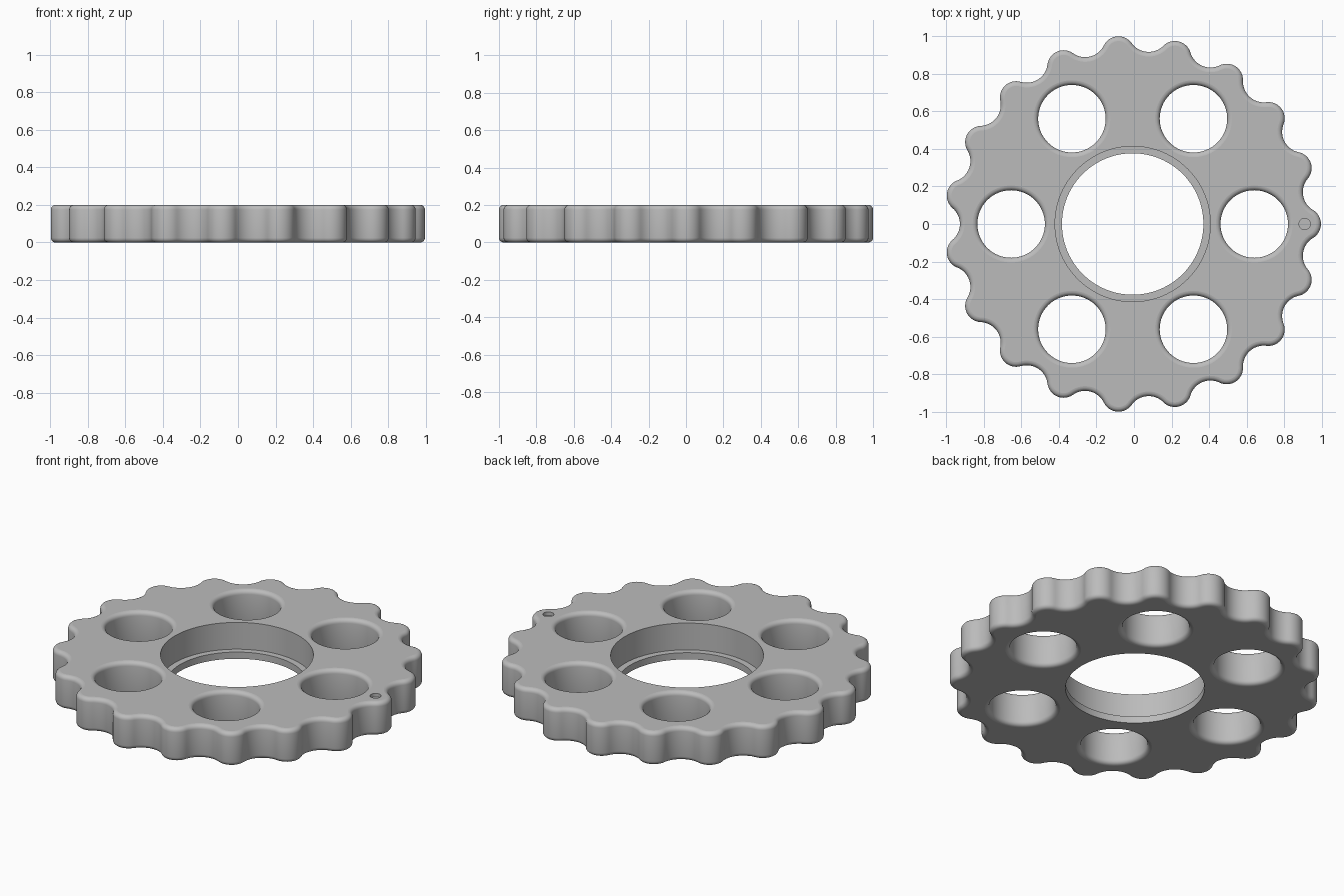
import bpy, bmesh
from math import sin, cos, pi, atan2

if "Cube" in bpy.data.objects:
    bpy.data.objects.remove(bpy.data.objects["Cube"])

LOBES, HEIGHT, FILLET = 19, 0.2, 0.025
CX = -0.007                              # odd lobe count shifts the axis
PITCH, LOBE_R, VALLEY = 0.917, 0.0865, 0.921
HALF = pi / LOBES
ARC = 8


def circle(radius, x=0.0, y=0.0, n=64):
    return [(x + radius * cos(2 * pi * i / n), y + radius * sin(2 * pi * i / n)) for i in range(n)]


def scalloped_outline(inset):
    """Convex lobes joined by tangent concave arcs, moved inward by inset."""
    px, py = PITCH * cos(HALF), PITCH * sin(HALF)
    k = VALLEY - LOBE_R
    d = (px * px + py * py - k * k) / (2 * (px - k))   # valley arc centre
    tilt = atan2(py, d - px)                          # half sweep of valley arc
    sweep = pi - tilt - (pi - HALF) + pi / 2 - pi / 2  # placeholder-free frame angle
    sweep = tilt + HALF                               # half sweep of lobe arc
    points = []
    for i in range(LOBES):
        a = 2 * HALF * i
        for j in range(-ARC, ARC + 1):
            t, r = a + sweep * j / ARC, LOBE_R - inset
            points.append((PITCH * cos(a) + r * cos(t), PITCH * sin(a) + r * sin(t)))
        b, r = a + HALF, d - VALLEY + inset
        for j in range(-ARC + 1, ARC):
            t = b + pi - tilt * j / ARC
            points.append((d * cos(b) + r * cos(t), d * sin(b) + r * sin(t)))
    return points


bm = bmesh.new()


def loop(points, z):
    return [bm.verts.new((x + CX, y, z)) for x, y in points]


def bridge(low, high, smooth=True):
    n = len(low)
    for i in range(n):
        j = (i + 1) % n
        bm.faces.new((low[i], low[j], high[j], high[i])).smooth = smooth


def wall(shape, layers):
    """Stack of loops; shape(offset) gives the outline at each (offset, z)."""
    loops = [loop(shape(o), z) for o, z in layers]
    for low, high in zip(loops, loops[1:]):
        bridge(low, high)
    return loops[0], loops[-1]


def cap(loops):
    edges = [bm.edges.get((l[i - 1], l[i])) for l in loops for i in range(len(l))]
    made = bmesh.ops.triangle_fill(bm, use_beauty=True, use_dissolve=False, edges=edges)
    for f in made["geom"]:
        if isinstance(f, bmesh.types.BMFace):
            f.smooth = False


# Rounded edge section shared by the rim and the lightening holes
angles = [pi / 2 * i / 5 for i in range(6)]
lower = [(FILLET * (1 - sin(a)), FILLET * (1 - cos(a))) for a in angles]
rounded = lower + [(o, HEIGHT - z) for o, z in reversed(lower)]

# Scalloped rim and six lightening holes
walls = [wall(scalloped_outline, rounded)]
for i in range(6):
    a = pi / 3 * i
    hx, hy = 0.648 * cos(a), 0.648 * sin(a)
    walls.append(wall(lambda o: circle(0.18 + o, hx, hy), rounded))

# Stepped centre bore: wide seat above a narrow lip
LIP_Z = 0.04
lip_bottom, lip_top = wall(lambda o: circle(0.377, n=96), [(0, 0), (0, LIP_Z)])
seat_bottom, seat_top = wall(lambda o: circle(0.414, n=96), [(0, LIP_Z), (0, HEIGHT)])
bridge(lip_top, seat_bottom, smooth=False)

# Shallow round index mark on one lobe
mark_floor, mark_top = wall(lambda o: circle(0.03, PITCH, 0, 32), [(0, HEIGHT - 0.02), (0, HEIGHT)])
bm.faces.new(mark_floor).smooth = False

# Flat bottom and top
cap([w[0] for w in walls] + [lip_bottom])
cap([w[1] for w in walls] + [seat_top, mark_top])
bmesh.ops.recalc_face_normals(bm, faces=bm.faces[:])

mesh = bpy.data.meshes.new("scalloped_ring_plate")
bm.to_mesh(mesh)
bm.free()
plate = bpy.data.objects.new("scalloped_ring_plate", mesh)
bpy.context.collection.objects.link(plate)

grey = bpy.data.materials.new("plain grey")
grey.use_nodes = True
colour = (0.5, 0.5, 0.5, 1)
grey.diffuse_color = colour
grey.node_tree.nodes["Principled BSDF"].inputs["Base Color"].default_value = colour
mesh.materials.append(grey)
